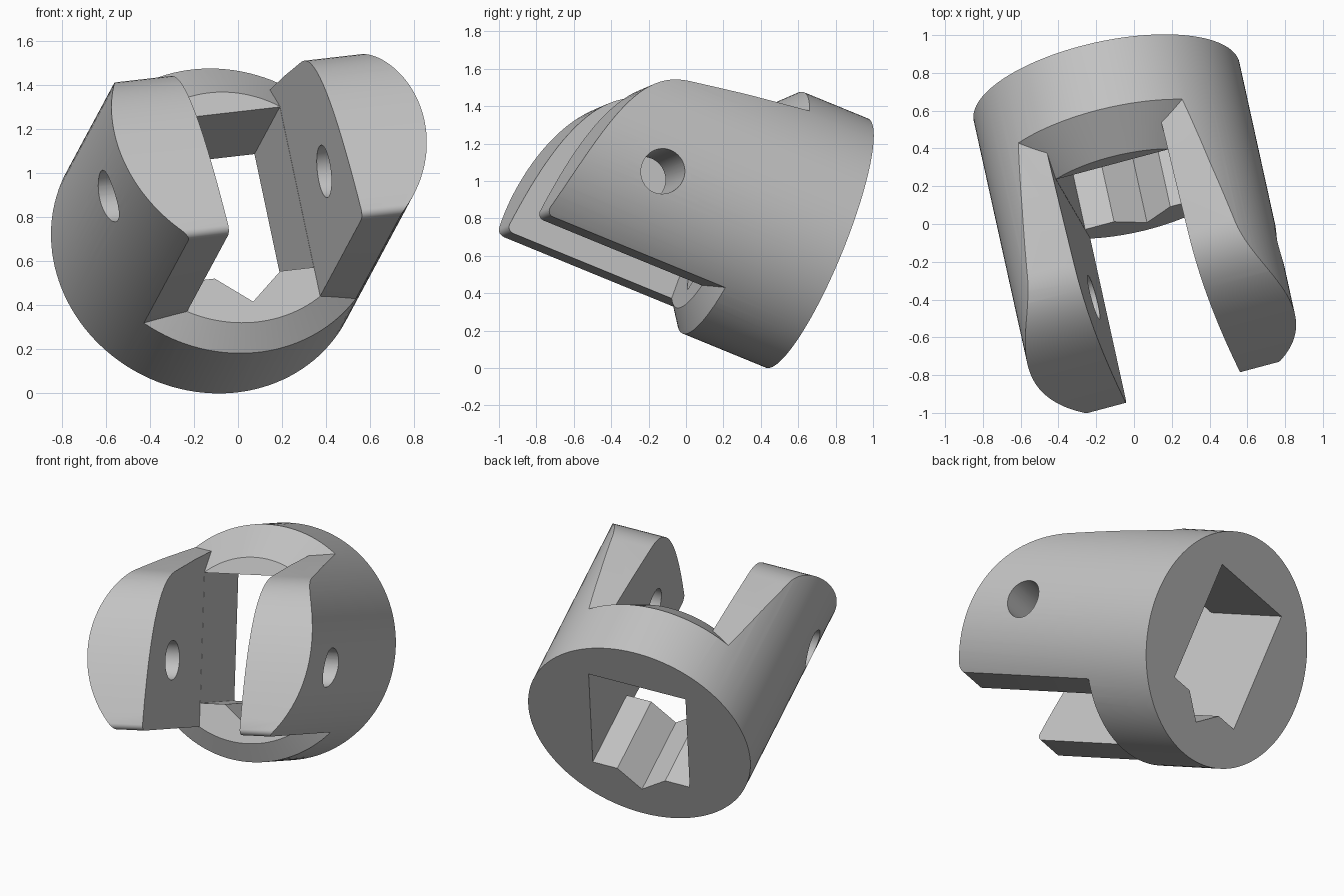
import bpy, bmesh, math
from mathutils import Vector, Matrix

cube = bpy.data.objects.get("Cube")
if cube:
    bpy.data.objects.remove(cube, do_unlink=True)

RADIUS, LENGTH, SLOT, FLOOR, SEGS = 0.72, 1.6, 0.315, 0.577, 128

# One grey metal colour
grey = bpy.data.materials.new("grey_metal")
grey.use_nodes = True
colour = (0.55, 0.55, 0.55, 1)
grey.diffuse_color = colour
grey.node_tree.nodes["Principled BSDF"].inputs["Base Color"].default_value = colour


def loft(name, rings):
    """Closed solid through rings of equal point count."""
    bm = bmesh.new()
    loops = [[bm.verts.new(p) for p in ring] for ring in rings]
    for a, b in zip(loops, loops[1:]):
        for i in range(len(a)):
            j = (i + 1) % len(a)
            bm.faces.new((a[i], a[j], b[j], b[i]))
    bm.faces.new(loops[0][::-1])
    bm.faces.new(loops[-1])
    bmesh.ops.recalc_face_normals(bm, faces=bm.faces)
    mesh = bpy.data.meshes.new(name)
    bm.to_mesh(mesh)
    bm.free()
    obj = bpy.data.objects.new(name, mesh)
    bpy.context.collection.objects.link(obj)
    return obj


def circle(radius, z):
    """Ring round the axis; radius and z may depend on the angle."""
    ring = []
    for i in range(SEGS):
        ang = 2 * math.pi * (i + 0.5) / SEGS
        r = radius(ang) if callable(radius) else radius
        h = z(ang) if callable(z) else z
        ring.append((r * math.cos(ang), r * math.sin(ang), h))
    return ring


def combine(target, tool, operation):
    mod = target.modifiers.new(operation, 'BOOLEAN')
    mod.operation, mod.solver, mod.object = operation, 'EXACT', tool
    bpy.context.view_layer.objects.active = target
    bpy.ops.object.modifier_apply(modifier=mod.name)
    bpy.data.objects.remove(tool, do_unlink=True)


def upper(ang):
    return math.sin(ang) > 0


# Collar, oversized, with a sloping shoulder that differs above and below
body = loft("clevis_fork", [
    circle(0.9, -0.1),
    circle(0.9, lambda a: 0.195 if upper(a) else 0.357),
    circle(lambda a: 0.525 if upper(a) else 0.605, FLOOR),
])

# Side profile of an arm as (height, distance along axis)
profile = [(-0.516, 0.1), (0.612, 0.1), (0.56, 0.38), (0.5, 0.75), (0.437, 1.08)]
# Rounded nose: smooth curve from the top line to the lower tip
p0, p1, p2, p3 = (Vector(p) for p in ((0.437, 1.08), (0.38, 1.36), (0.02, 1.48), (-0.48, 1.547)))
for i in range(1, 25):
    t = i / 24
    q = p0 * (1 - t) ** 3 + p1 * 3 * t * (1 - t) ** 2 + p2 * 3 * t * t * (1 - t) + p3 * t ** 3
    profile.append((q.x, q.y))
# Small fillet at the tip
for i in range(1, 6):
    ang = math.pi / 2 * i / 5
    profile.append((-0.48 - 0.036 * math.sin(ang), 1.511 + 0.036 * math.cos(ang)))

# Two mirrored arms
for side in (-1, 1):
    arm = loft("arm", [[(side * x, u, t) for u, t in profile] for x in (SLOT, 0.95)])
    combine(body, arm, 'UNION')

# Trim everything to the round bar
combine(body, loft("round_bar", [circle(RADIUS, 0), circle(RADIUS, LENGTH)]), 'INTERSECT')

# Rectangular bore with a V notch in its lower wall
w = SLOT - 0.001
bore = [(-w, 0.418), (-w, -0.373), (-0.155, -0.373), (0, -0.505),
        (0.155, -0.373), (w, -0.373), (w, 0.418)]
combine(body, loft("bore", [[(x, u, t) for x, u in bore] for t in (-0.2, 0.9)]), 'DIFFERENCE')

# Cross pin hole through both arms
pin = [[(x, -0.1 + 0.12 * math.cos(2 * math.pi * i / 48),
         1.073 + 0.12 * math.sin(2 * math.pi * i / 48)) for i in range(48)] for x in (-1, 1)]
combine(body, loft("pin_hole", pin), 'DIFFERENCE')

# Tilt into the final pose
axis = Vector((0.2, -0.907, 0.372)).normalized()
across = Vector((0.96, 0.254, 0.111))
across = (across - axis * across.dot(axis)).normalized()
rise = axis.cross(across)
pose = Matrix((across, rise, axis)).transposed().to_4x4()
pose.translation = (-0.145, 0.70, 0.668)
body.data.transform(pose)

# Finish
body.data.materials.clear()
body.data.materials.append(grey)
for f in body.data.polygons:
    f.material_index = 0
bpy.ops.object.select_all(action='DESELECT')
body.select_set(True)
bpy.context.view_layer.objects.active = body
bpy.ops.object.shade_smooth_by_angle(angle=math.radians(25))
